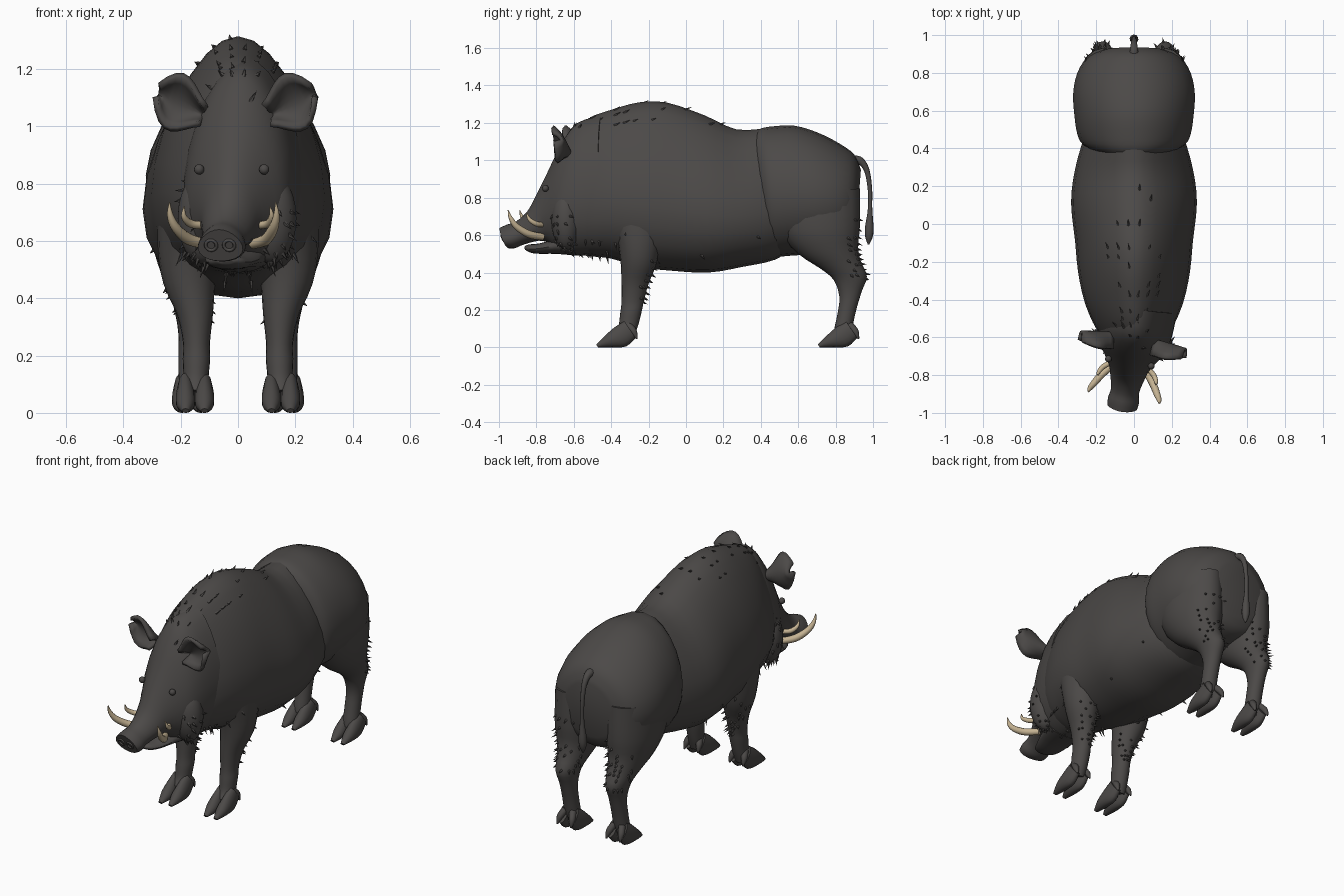
import bpy, bmesh, math, random
from mathutils import Vector, Matrix

if "Cube" in bpy.data.objects:
    bpy.data.objects.remove(bpy.data.objects["Cube"])

random.seed(4)


def material(name, rgb):
    m = bpy.data.materials.new(name)
    m.diffuse_color = (*rgb, 1)
    m.use_nodes = True
    m.node_tree.nodes["Principled BSDF"].inputs["Base Color"].default_value = m.diffuse_color
    return m


HIDE = material("dark hide", (0.072, 0.067, 0.064))
IVORY = material("ivory", (0.56, 0.45, 0.29))
# The head is turned slightly towards -x
YAW = (Matrix.Translation((0, -0.6, 0)) @ Matrix.Rotation(math.radians(-9.5), 4, 'Z')
       @ Matrix.Translation((0, 0.6, 0)))


def finish(name, bm, mat=HIDE, turn=False, angle=50):
    bmesh.ops.recalc_face_normals(bm, faces=bm.faces)
    me = bpy.data.meshes.new(name)
    bm.to_mesh(me)
    bm.free()
    if turn:
        me.transform(YAW)
    me.materials.append(mat)
    me.shade_smooth()
    me.set_sharp_from_angle(angle=math.radians(angle))
    ob = bpy.data.objects.new(name, me)
    bpy.context.collection.objects.link(ob)
    return ob


def spline(rows, steps):
    """Smooth in-between rows through the given ones."""
    out = []
    for i in range(len(rows) - 1):
        a, b, c, d = (rows[max(0, min(len(rows) - 1, i + j))] for j in (-1, 0, 1, 2))
        for s in range(steps):
            t = s / steps
            out.append([q + 0.5 * t * (r - p + t * (2 * p - 5 * q + 4 * r - e + t * (3 * (q - r) + e - p)))
                        for p, q, r, e in zip(a, b, c, d)])
    return out + [list(rows[-1])]


def skin(bm, rings):
    vs = [[bm.verts.new(p) for p in r] for r in rings]
    n = len(vs[0])
    for a, b in zip(vs, vs[1:]):
        for i in range(n):
            bm.faces.new((a[i], a[(i + 1) % n], b[(i + 1) % n], b[i]))
    bm.faces.new(vs[0])
    bm.faces.new(vs[-1])


def loft(name, rows, k=0.0, side=1, n=24, steps=3, dx=0, dy=0, turn=False):
    """Rows: y, z of upper/front edge, y, z of lower/back edge, half width, x centre."""
    rings = []
    for yt, zt, yb, zb, hw, x in spline(rows, steps):
        ring = []
        for i in range(n):
            t = math.tau * i / n
            h = math.cos(t)
            f = (1 + h) / 2
            ring.append((side * (x + dx + hw * math.sin(t) * (1 - k * h)),
                         yb + (yt - yb) * f + dy, zb + (zt - zb) * f))
        rings.append(ring)
    bm = bmesh.new()
    skin(bm, rings)
    return finish(name, bm, turn=turn)


def tube(name, rows, mat=HIDE, side=1, n=10, turn=False):
    """Rows: x, y, z, radius."""
    pts = spline(rows, 5)
    rings = []
    for i, p in enumerate(pts):
        d = Vector(pts[min(i + 1, len(pts) - 1)][:3]) - Vector(pts[max(i - 1, 0)][:3])
        d.normalize()
        u = d.cross(Vector((1, 0.1, 0))).normalized()
        v = d.cross(u)
        rings.append([Vector(p[:3]) + p[3] * (u * math.cos(math.tau * j / n) + v * math.sin(math.tau * j / n))
                      for j in range(n)])
        for q in rings[-1]:
            q.x *= side
    bm = bmesh.new()
    skin(bm, rings)
    return finish(name, bm, mat, turn)


def bristles(name, ob, chance, rule, lean, size=0.035):
    """Short hair spikes on the faces of a part picked by a rule."""
    bm = bmesh.new()
    for p in ob.data.polygons:
        if p.area < 0.02 and rule(p.center) and random.random() < chance:
            d = (p.normal + Vector(lean)).normalized()
            ln = size * random.uniform(0.7, 1.4)
            m = Matrix.Translation(p.center + d * ln * 0.3) @ d.to_track_quat('Z', 'Y').to_matrix().to_4x4()
            bmesh.ops.create_cone(bm, segments=5, radius1=0.009, radius2=0, depth=ln, matrix=m, cap_ends=True)
    finish(name, bm)


# Torso with shoulder hump
torso = loft("torso", [
    (-.62, 1.15, -.60, .53, .16, 0), (-.52, 1.225, -.52, .49, .21, 0), (-.40, 1.27, -.40, .475, .255, 0),
    (-.25, 1.31, -.25, .43, .285, 0), (-.10, 1.308, -.08, .41, .30, 0), (.10, 1.24, .12, .40, .32, 0),
    (.27, 1.165, .30, .43, .30, 0), (.45, 1.165, .48, .47, .25, 0), (.60, 1.10, .60, .55, .19, 0)], k=0.3)
# Hindquarters overlapping the torso
rump = loft("hindquarters", [
    (.36, 1.14, .40, .56, .20, 0), (.40, 1.17, .44, .50, .27, 0), (.47, 1.182, .48, .485, .30, 0),
    (.58, 1.185, .56, .49, .315, 0), (.70, 1.15, .68, .50, .322, 0), (.82, 1.09, .78, .52, .30, 0),
    (.90, 1.03, .87, .55, .245, 0), (.935, .95, .91, .62, .16, 0)], k=0.08)
# Head and snout
head = loft("head", [
    (-.45, 1.24, -.42, .50, .20, 0), (-.58, 1.20, -.55, .49, .195, 0), (-.66, 1.10, -.65, .50, .175, 0),
    (-.74, .94, -.70, .53, .135, 0), (-.80, .82, -.74, .56, .105, 0), (-.85, .73, -.79, .57, .09, 0),
    (-.91, .675, -.87, .55, .074, 0), (-.96, .657, -.92, .53, .082, 0), (-1.0, .64, -.955, .53, .078, 0)],
    k=0.2, turn=True)
# Lower jaw
loft("lower_jaw", [
    (-.60, .62, -.58, .49, .12, 0), (-.70, .58, -.70, .50, .10, 0), (-.79, .555, -.78, .50, .08, 0),
    (-.845, .55, -.83, .505, .06, 0), (-.865, .54, -.86, .52, .03, 0)], turn=True, n=16)

# Paired head parts
for side, tag in ((1, "right"), (-1, "left")):
    tube("large_tusk_" + tag, [(.08, -.755, .59, .018), (.135, -.82, .605, .02), (.172, -.88, .645, .017),
                               (.188, -.91, .69, .011), (.188, -.925, .735, .002)], IVORY, side, turn=True)
    tube("small_tusk_" + tag, [(.09, -.745, .655, .013), (.135, -.78, .66, .014), (.155, -.815, .685, .010),
                               (.152, -.83, .72, .002)], IVORY, side, turn=True)
    # Cheek ruff
    bm = bmesh.new()
    bmesh.ops.create_uvsphere(bm, u_segments=20, v_segments=12, radius=1, matrix=Matrix.Translation(
        (side * .12, -.62, .68)) @ Matrix.Diagonal((.09, .08, .16, 1)))
    cheek = finish("cheek_" + tag, bm, turn=True)
    bristles("cheek_hair_" + tag, cheek, .22, lambda c: True, (0, .7, -.4))
    # Eye under its brow
    bm = bmesh.new()
    bmesh.ops.create_uvsphere(bm, u_segments=12, v_segments=8, radius=.018,
                              matrix=Matrix.Translation((side * .115, -.735, .85)))
    finish("eye_" + tag, bm, turn=True)
    # Cupped ear: a leaf-shaped sheet with thickness
    bm = bmesh.new()
    base, axis = Vector((.115, -.60, 1.04)), Vector((.165, -.02, .07))
    across = Vector((-.35, -.15, .92))
    grid = []
    for i in range(9):
        u = i / 8
        w = .035 + .062 * math.sin(math.pi * min(1, u * 1.0) ** 1.3) - .028 * u ** 4
        row = []
        for j in range(9):
            v = j / 4 - 1
            p = base + axis * u + across * (v * w + .03 * u * u * max(v, 0)) + Vector((0, -.075, 0)) * v * v * (1 - .4 * u)
            row.append(bm.verts.new((p.x * side, p.y, p.z)))
        grid.append(row)
    for a, b in zip(grid, grid[1:]):
        for j in range(8):
            bm.faces.new((a[j], a[j + 1], b[j + 1], b[j]))
    ear = finish("ear_" + tag, bm, turn=True)
    mod = ear.modifiers.new("thickness", 'SOLIDIFY')
    mod.thickness, mod.offset = .02, 0
    # Nostril rim
    bpy.ops.mesh.primitive_torus_add(major_radius=.019, minor_radius=.006, major_segments=16, minor_segments=6)
    rim = bpy.context.object
    rim.name = "nostril_rim_" + tag
    rim.data.transform(YAW @ Matrix.Translation((side * .032, -.979, .585))
                       @ Matrix.Rotation(math.radians(113), 4, 'X'))
    rim.data.materials.append(HIDE)
    rim.data.shade_smooth()

# Legs: upper edge of each row is the front of the leg, lower edge the back
FRONT = [(-.42, .72, -.08, .74, .11, .17), (-.37, .58, -.13, .56, .105, .175), (-.35, .46, -.16, .44, .09, .17),
         (-.345, .34, -.20, .34, .062, .15), (-.345, .24, -.225, .25, .047, .145), (-.352, .18, -.235, .20, .048, .145),
         (-.36, .12, -.255, .12, .044, .147), (-.38, .08, -.28, .05, .048, .15)]
HIND = [(.46, .80, .93, .85, .13, .17), (.50, .62, .93, .65, .135, .17), (.60, .50, .92, .54, .11, .17),
        (.72, .42, .935, .46, .082, .167), (.79, .36, .967, .38, .06, .165), (.82, .27, .94, .30, .046, .163),
        (.81, .18, .91, .20, .044, .163), (.795, .11, .89, .11, .045, .163), (.79, .07, .87, .05, .048, .163)]
TOE = [(-.33, .14, -.27, .05, .026, 0), (-.385, .105, -.32, .005, .034, 0), (-.435, .06, -.40, 0, .032, 0),
       (-.48, .015, -.47, 0, .012, 0)]
for side, tag in ((1, "right"), (-1, "left")):
    for rows, part, x, dy in ((FRONT, "front", .15, 0), (HIND, "hind", .163, 1.185)):
        leg = loft(f"{part}_leg_{tag}", rows, 0, side, 20)
        for s, pos in ((1, "outer"), (-1, "inner")):
            loft(f"{part}_{pos}_toe_{tag}", TOE, 0, side, 14, dx=x + s * .033, dy=dy)
            tube(f"{part}_{pos}_dewclaw_{tag}", [(x + s * .025, -.31 + dy, .12, .02),
                 (x + s * .04, -.28 + dy, .085, .018), (x + s * .045, -.262 + dy, .045, .004)], side=side)
        back = (lambda c: .24 < c.z < .5 and c.y > -.25) if part == "front" else (lambda c: .36 < c.z < .72 and c.y > .86)
        bristles(f"{part}_leg_hair_{tag}", leg, .4, back, (0, .5, -.5), .03)

# Tail with a tuft
tube("tail", [(0, .87, .99, .03), (0, .925, 1.0, .022), (0, .965, .95, .015), (0, .983, .85, .012),
              (0, .984, .74, .012), (0, .98, .64, .023), (0, .978, .59, .02), (0, .976, .55, .004)])

# Bristles along the hump, throat and belly
bristles("mane", torso, .4, lambda c: c.z > 1.17 and abs(c.x) < .14 and c.y < .22, (0, 1.6, 0))
bristles("throat_hair", torso, .45, lambda c: c.z < .62 and c.y < -.3, (0, .4, -.6), .045)
bristles("belly_hair", torso, .12, lambda c: c.z < .62 and -.1 < c.y < .4 and abs(c.x) > .2, (0, .8, -.4))
bristles("face_hair", head, .3, lambda c: c.y > -.7 and (c.z > 1.08 or c.z < .6), (0, .8, 0))
